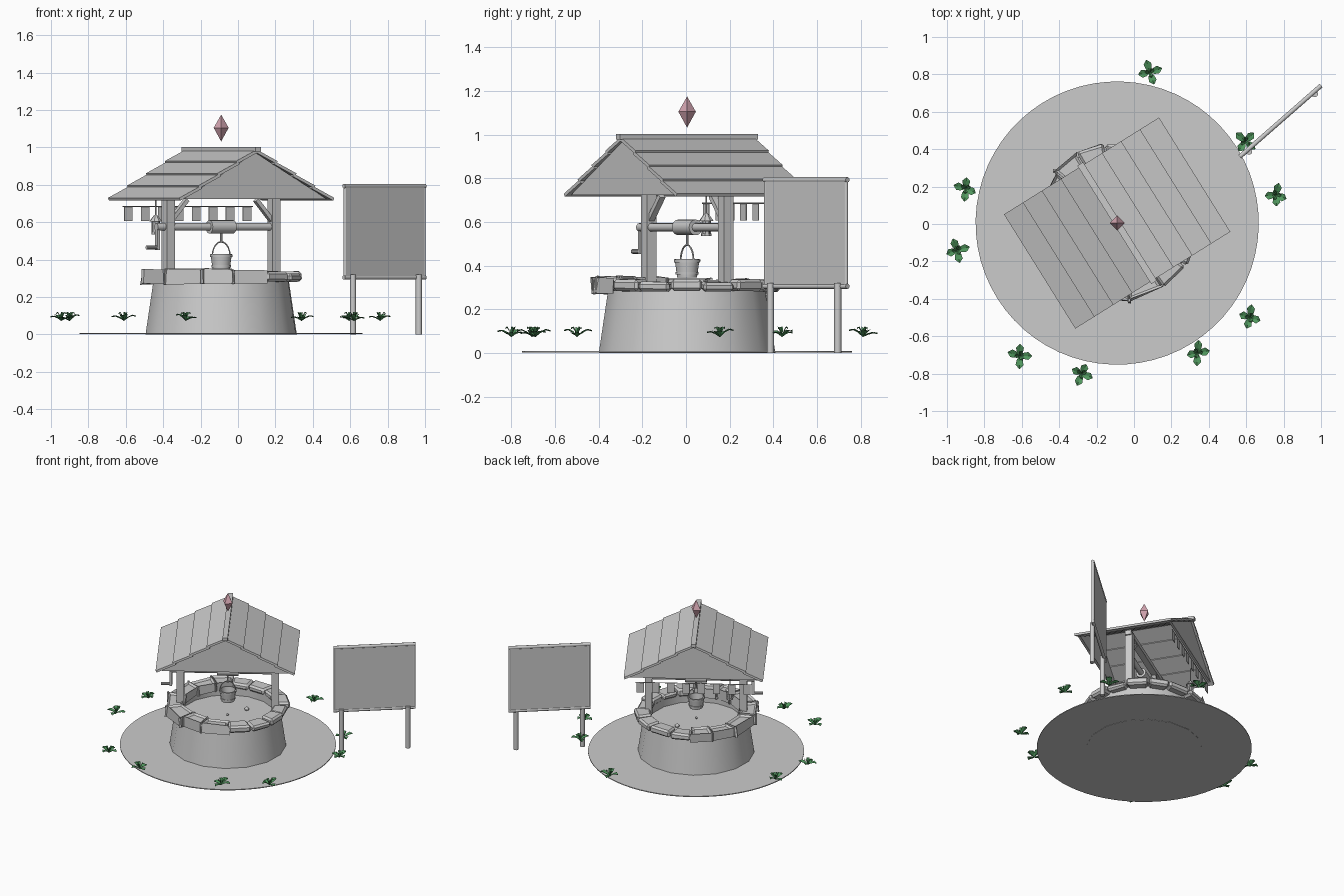
import bpy, bmesh, math, random
from math import sin, cos, pi, radians
from mathutils import Matrix, Vector

random.seed(4)
cube = bpy.data.objects.get("Cube")
if cube:
    bpy.data.objects.remove(cube)


def material(name, rgb):
    m = bpy.data.materials.new(name)
    m.use_nodes = True
    m.diffuse_color = (*rgb, 1)
    m.node_tree.nodes["Principled BSDF"].inputs["Base Color"].default_value = (*rgb, 1)
    return m


GREY = material("plain_grey", (.6, .6, .6))
PINK = material("crystal_pink", (.66, .38, .44))
GREEN = material("leaf_green", (.08, .31, .11))

# Well frame: x runs across the roof, y along its ridge
WELL = Matrix.Translation((-.09, .005, 0)) @ Matrix.Rotation(radians(32), 4, 'Z')
SIGN = Matrix.Translation((.783, .55, 0)) @ Matrix.Rotation(radians(41.2), 4, 'Z')
WORLD = Matrix.Identity(4)


def finish(bm, name, frame=WELL, mat=GREY, smooth=False):
    bmesh.ops.recalc_face_normals(bm, faces=bm.faces)
    mesh = bpy.data.meshes.new(name)
    bm.to_mesh(mesh)
    bm.free()
    mesh.materials.append(mat)
    obj = bpy.data.objects.new(name, mesh)
    bpy.context.collection.objects.link(obj)
    obj.matrix_world = frame
    if smooth:
        bpy.ops.object.select_all(action='DESELECT')
        obj.select_set(True)
        bpy.context.view_layer.objects.active = obj
        bpy.ops.object.shade_smooth_by_angle(angle=radians(35))
    return obj


def box(name, loc, size, tilt=0, frame=WELL):
    bm = bmesh.new()
    m = Matrix.Translation(loc) @ Matrix.Rotation(tilt, 4, 'Y') @ Matrix.Diagonal((*size, 1))
    bmesh.ops.create_cube(bm, size=1, matrix=m)
    return finish(bm, name, frame)


def rod(name, a, b, r, sides=12, frame=WELL):
    a, b = Vector(a), Vector(b)
    d = b - a
    m = Matrix.Translation((a + b) / 2) @ d.to_track_quat('Z', 'Y').to_matrix().to_4x4()
    bm = bmesh.new()
    bmesh.ops.create_cone(bm, cap_ends=True, segments=sides, radius1=r, radius2=r,
                          depth=d.length, matrix=m)
    return finish(bm, name, frame, smooth=True)


def lathe(name, profile, sides, loc=(0, 0, 0), mat=GREY, smooth=True):
    bm = bmesh.new()
    vs = [bm.verts.new((r, 0, z)) for r, z in profile]
    es = [bm.edges.new(p) for p in zip(vs, vs[1:])]
    bmesh.ops.spin(bm, geom=vs + es, cent=(0, 0, 0), axis=(0, 0, 1), angle=2 * pi,
                   steps=sides, use_duplicate=False)
    bmesh.ops.remove_doubles(bm, verts=bm.verts, dist=.0005)
    return finish(bm, name, WELL @ Matrix.Translation(loc), mat, smooth)


# Ground disc, well wall and water
lathe("ground_disc", [(0, .002), (.757, .002), (.757, .008), (0, .008)], 64)
lathe("well_wall", [(0, 0), (.41, 0), (.365, .3), (.335, .3), (.335, .2)], 16)
lathe("water", [(0, .232), (.34, .232)], 32)
for i, (x, y, z, r) in enumerate([(.128, .091, .24, .016), (0, -.03, .25, .009)]):
    lathe(f"pebble_{i}", [(r * sin(t * pi / 6), -r * cos(t * pi / 6)) for t in range(7)],
          8, (x, y, z))

# Rim stones: bevelled wedges of uneven length
widths = [random.uniform(.75, 1.3) for _ in range(15)]
angle = 0
for i, w in enumerate(widths):
    span = w / sum(widths) * 2 * pi
    bm = bmesh.new()
    r0, r1 = .325, .43 + random.uniform(-.012, .01)
    z0, z1 = .282, .33 + random.uniform(-.006, .008)
    bmesh.ops.create_cube(bm, size=1)
    for v in bm.verts:
        r = (r1 if v.co.x > 0 else r0) + random.uniform(-.006, .006)
        a = angle + span * (.5 + v.co.y * .95)
        z = (z1 if v.co.z > 0 else z0) + random.uniform(-.004, .004)
        v.co = (r * cos(a), r * sin(a), z)
    bmesh.ops.bevel(bm, geom=bm.edges[:], offset=.013, segments=1, affect='EDGES')
    finish(bm, f"rim_stone_{i}")
    angle += span

# Posts, braces and tie beam
for s in (-1, 1):
    side = "left" if s > 0 else "right"
    box(f"post_{side}", (s * .333, 0, .52), (.052, .052, .46))
    box(f"brace_{side}", (s * .272, 0, .66), (.022, .03, .16), s * radians(-42))
box("tie_beam", (0, 0, .742), (.74, .045, .035))

# Roof: lapped planks, gables and ridge
slope = math.atan2(.27, .484)
for s in (-1, 1):
    side = "left" if s > 0 else "right"
    for i in range(4):
        t = (i + .5) / 4
        box(f"roof_plank_{side}_{i}", (s * .477 * (1 - t), 0, .722 + .262 * t),
            (.15, .72, .016), s * (slope - radians(4)))
    bm = bmesh.new()
    tri = [(-.45, .724), (.45, .724), (0, .972)]
    face = bm.faces.new([bm.verts.new((x, s * .345, z)) for x, z in tri])
    ext = bmesh.ops.extrude_face_region(bm, geom=[face])["geom"]
    bmesh.ops.translate(bm, vec=(0, -s * .018, 0),
                        verts=[g for g in ext if isinstance(g, bmesh.types.BMVert)])
    finish(bm, "gable_back" if s > 0 else "gable_front")
box("ridge_beam", (0, 0, .99), (.036, .746, .024))

# Winch: axle, drum, crank
rod("axle", (-.41, 0, .575), (.34, 0, .575), .02)
rod("winch_drum", (-.075, 0, .575), (.075, 0, .575), .036, 16)
box("crank_arm", (-.4, 0, .52), (.018, .022, .135))
rod("crank_handle", (-.47, 0, .465), (-.395, 0, .465), .011, 10)

# Bucket with bands, bail and rope
lathe("bucket", [(0, .345), (.046, .345), (.058, .43), (.051, .43), (.043, .365), (0, .365)], 16)
for z in (.358, .415):
    r = .046 + (z - .345) * .14
    lathe("bucket_band", [(r, z), (r + .005, z), (r + .006, z + .013), (r, z + .013)], 16)
rod("rope", (0, 0, .492), (0, 0, .56), .006, 8)
arc = [(.056 * cos(t * pi / 10), 0, .42 + .075 * sin(t * pi / 10)) for t in range(11)]
for a, b in zip(arc, arc[1:]):
    rod("bucket_bail", a, b, .004, 6)

# Bunting behind the back gable
rod("bunting_string", (-.41, .338, .685), (.41, .338, .685), .003, 6)
for i in range(8):
    box(f"bunting_flag_{i}", (-.375 + i * .107, .338, .645), (.052, .004, .075))

# Hanging lantern
at = (-.25, .26, 0)
lathe("lantern_base", [(0, .535), (.024, .535), (.024, .547), (0, .547)], 8, at, smooth=False)
lathe("lantern_glass", [(.017, .545), (.02, .61)], 8, at)
lathe("lantern_cap", [(0, .605), (.034, .605), (.012, .635), (0, .642)], 8, at, smooth=False)
rod("lantern_hook", (-.25, .26, .64), (-.25, .26, .74), .004, 6)
for k in range(4):
    x, y = -.25 + .022 * cos(k * pi / 2), .26 + .022 * sin(k * pi / 2)
    rod("lantern_bar", (x, y, .545), (x, y, .607), .003, 6)

# Floating crystal
crystal = lathe("floating_crystal", [(0, 1.032), (.04, 1.105), (0, 1.175)], 4, mat=PINK,
                smooth=False)
crystal.matrix_world = Matrix.Translation((-.09, .005, 0))

# Notice board
box("board_panel", (0, 0, .55), (.555, .016, .49), frame=SIGN)
for z in (.305, .793):
    rod("board_rail", (-.289, 0, z), (.289, 0, z), .012, frame=SIGN)
for s in (-1, 1):
    rod("board_edge", (s * .278, 0, .305), (s * .278, 0, .793), .01, frame=SIGN)
    rod("board_post", (s * .234, -.012, 0), (s * .234, -.012, .32), .017, frame=SIGN)


# Leafy plants: folded leaves around a centre
def leaf(bm, turn, length, width, rise):
    m = Matrix.Rotation(turn, 4, 'Z')
    spine = [(0, 0), (.35, .6), (.7, .95), (1, .8)]
    rows = []
    for (t, h), half in zip(spine, (.12, .8, 1, .1)):
        rows.append([bm.verts.new(m @ Vector((t * length, k * half * width / 2,
                                              h * rise + abs(k) * .006))) for k in (-1, 0, 1)])
    for a, b in zip(rows, rows[1:]):
        for k in (0, 1):
            bm.faces.new((a[k], a[k + 1], b[k + 1], b[k]))


spots = [(.085, .81), (.595, .44), (.76, .155), (.62, -.5), (.34, -.69),
         (-.28, -.8), (-.61, -.705), (-.945, -.14), (-.9, .19)]
for i, (x, y) in enumerate(spots):
    bm = bmesh.new()
    turn = random.uniform(0, 2 * pi)
    for k in range(4):
        leaf(bm, turn + k * pi / 2 + random.uniform(-.25, .25),
             random.uniform(.055, .07), .042, random.uniform(.015, .035))
    for k in range(3):
        leaf(bm, turn + .7 + k * 2 * pi / 3, .028, .022, .045)
    finish(bm, f"plant_{i}", Matrix.Translation((x, y, .072)), GREEN)
